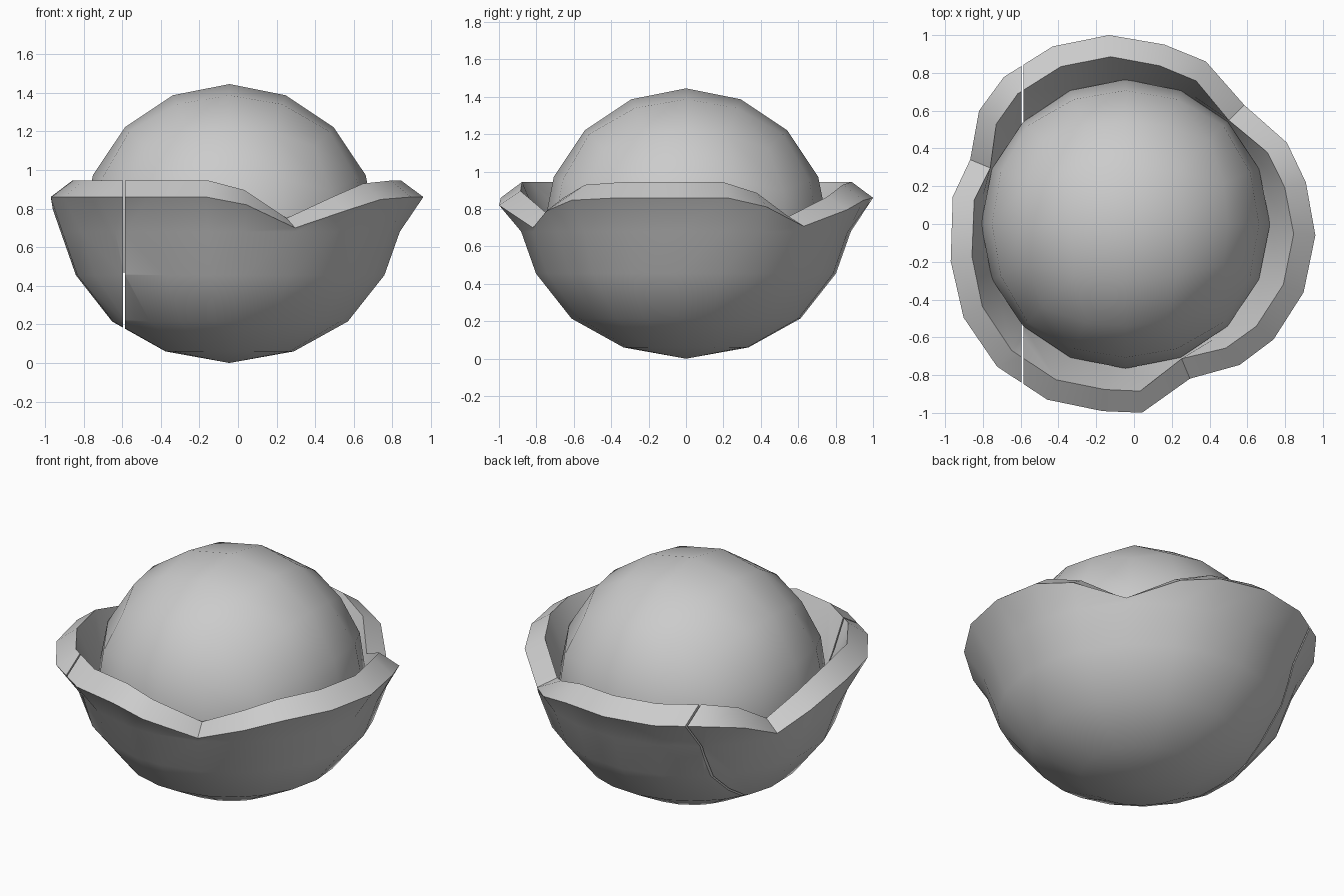
import bpy, bmesh
from math import radians, cos, sin, tan, pi

cube = bpy.data.objects.get("Cube")
if cube:
    bpy.data.objects.remove(cube)

CENTRE_X = -0.045

grey = bpy.data.materials.new("plain grey")
grey.use_nodes = True
colour = (0.6, 0.6, 0.6, 1)
grey.diffuse_color = colour
grey.node_tree.nodes["Principled BSDF"].inputs["Base Color"].default_value = colour


def finish(bm, name, angle):
    """Turn a bmesh into a smooth-shaded object with sharp creases."""
    bmesh.ops.recalc_face_normals(bm, faces=bm.faces)
    mesh = bpy.data.meshes.new(name)
    bm.to_mesh(mesh)
    bm.free()
    mesh.materials.append(grey)
    obj = bpy.data.objects.new(name, mesh)
    bpy.context.collection.objects.link(obj)
    bpy.ops.object.select_all(action='DESELECT')
    obj.select_set(True)
    bpy.context.view_layer.objects.active = obj
    bpy.ops.object.shade_smooth_by_angle(angle=radians(angle))


# Ball: a cube rounded into a sphere, lower part left off inside the bowl
bm = bmesh.new()
bmesh.ops.create_cube(bm, size=2)
bmesh.ops.subdivide_edges(bm, edges=bm.edges[:], cuts=3, use_grid_fill=True)
for v in bm.verts:
    for i in range(3):
        v.co[i] = tan(v.co[i] * pi / 4)
    v.co = v.co.normalized() * 0.765
    v.co.x += CENTRE_X
    v.co.z += 0.68
bmesh.ops.bisect_plane(bm, geom=bm.verts[:] + bm.edges[:] + bm.faces[:],
                       plane_co=(0, 0, 0.47), plane_no=(0, 0, -1), clear_outer=True)
finish(bm, "ball", 35)

# Rim of three lobes: angle, radius, height from notch (0) to crest (1)
rim = [(-67.4, .887, 0), (-51, .96, .56), (-38, .994, .92), (-21, 1.01, 1),
       (-3.4, 1.007, 1), (13, .98, 1), (26.7, .957, .7),
       (45, .89, .05), (63.7, .96, .6), (77.8, .972, .92), (95, 1.004, 1),
       (112.3, 1.016, 1), (129.6, 1.01, 1), (142.3, .98, .75),
       (157.5, .89, 0), (171, .926, .6), (192, .946, 1), (210, .99, 1),
       (228, 1.016, 1), (246, 1.018, 1), (263, .998, 1), (275, 1.003, .75)]

# Bowl: outside rings, lobed rim, then inside rings
outside = [(.335, .06), (.615, .215), (.805, .455), (.885, .68)]
inside = [(.77, .69), (.69, .45), (.53, .29), (.28, .17)]
bm = bmesh.new()
columns = []
for angle, radius, rise in rim:
    lip = [(radius, .70 + .16 * rise), (radius - .115, .75 + .195 * rise)]
    a = radians(angle)
    columns.append([bm.verts.new((CENTRE_X + r * cos(a), r * sin(a), z))
                    for r, z in outside + lip + inside])
base = bm.verts.new((CENTRE_X, 0, 0))
floor = bm.verts.new((CENTRE_X, 0, .12))
for i, col in enumerate(columns):
    nxt = columns[(i + 1) % len(columns)]
    bm.faces.new((base, nxt[0], col[0]))
    bm.faces.new((floor, col[-1], nxt[-1]))
    for j in range(len(col) - 1):
        bm.faces.new((col[j], nxt[j], nxt[j + 1], col[j + 1]))

# Narrow slit through one side of the bowl
slit, half = -0.59, 0.005
for x in (slit - half, slit + half):
    bmesh.ops.bisect_plane(bm, geom=bm.verts[:] + bm.edges[:] + bm.faces[:],
                           plane_co=(x, 0, 0), plane_no=(1, 0, 0))
strip = [f for f in bm.faces
         if abs(f.calc_center_median().x - slit) < half * 0.99]
bmesh.ops.delete(bm, geom=strip, context='FACES')
bmesh.ops.holes_fill(bm, edges=[e for e in bm.edges if e.is_boundary], sides=0)
finish(bm, "bowl", 35)
